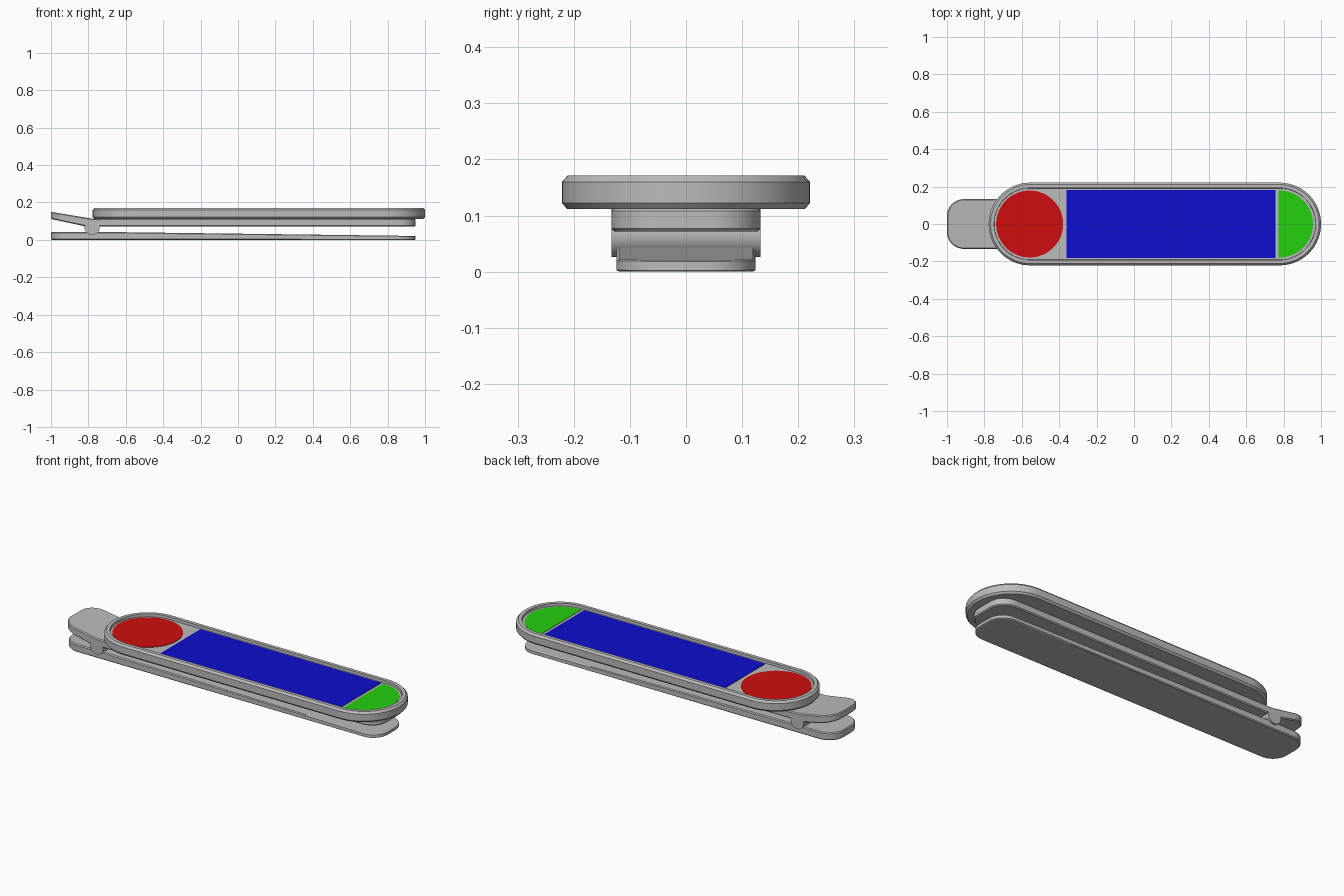
import bpy, bmesh, math
from mathutils import Matrix

cube = bpy.data.objects.get("Cube")
if cube:
    bpy.data.objects.remove(cube, do_unlink=True)


def material(name, rgb):
    m = bpy.data.materials.new(name)
    m.use_nodes = True
    color = (*rgb, 1.0)
    m.diffuse_color = color
    m.node_tree.nodes["Principled BSDF"].inputs["Base Color"].default_value = color
    return m


grey = material("grey plastic", (0.5, 0.5, 0.5))
red = material("red", (0.62, 0.004, 0.004))
blue = material("blue", (0.004, 0.004, 0.62))
green = material("green", (0.017, 0.62, 0.004))


def finish(bm, name, mat):
    bmesh.ops.recalc_face_normals(bm, faces=bm.faces)
    mesh = bpy.data.meshes.new(name)
    bm.to_mesh(mesh)
    bm.free()
    mesh.materials.append(mat)
    obj = bpy.data.objects.new(name, mesh)
    bpy.context.collection.objects.link(obj)
    bpy.ops.object.select_all(action='DESELECT')
    obj.select_set(True)
    bpy.context.view_layer.objects.active = obj
    bpy.ops.object.shade_smooth_by_angle(angle=math.radians(25))
    return obj


def outline(x0, x1, w, r, steps=20):
    """Rounded rectangle, half width w, corner radius r."""
    corners = [(x1 - r, w - r), (x0 + r, w - r), (x0 + r, r - w), (x1 - r, r - w)]
    pts = []
    for i, (cx, cy) in enumerate(corners):
        for k in range(steps + 1):
            a = math.pi / 2 * (i + k / steps)
            pts.append((cx + r * math.cos(a), cy + r * math.sin(a)))
    return pts


def loft(x0, x1, w, r, rings):
    """Solid through outlines given as (inset, height)."""
    bm = bmesh.new()
    loops = [[bm.verts.new((x, y, z)) for x, y in
              outline(x0 + d, x1 - d, w - d, max(r - d, 0))] for d, z in rings]
    for a, b in zip(loops, loops[1:]):
        for i in range(len(a)):
            bm.faces.new((a[i - 1], a[i], b[i], b[i - 1]))
    bm.faces.new(loops[0][::-1])
    bm.faces.new(loops[-1])
    bmesh.ops.remove_doubles(bm, verts=bm.verts, dist=1e-5)
    return bm


def cut(bm, x, clear=False):
    bmesh.ops.bisect_plane(bm, geom=bm.verts[:] + bm.edges[:] + bm.faces[:],
                           plane_co=(x, 0, 0), plane_no=(1, 0, 0), clear_inner=clear)


def height(table, x):
    for (xa, za), (xb, zb) in zip(table, table[1:]):
        if x <= xb:
            break
    return za + (zb - za) * (x - xa) / (xb - xa)


def clip_arm(name, w, top, bottom):
    """Long flat arm whose side profile follows two height lines."""
    bm = loft(-1, 0.95, w, 0.09, [(0.005, 0), (0, 0.12), (0, 0.88), (0.005, 1)])
    for x, _ in top[1:-1] + bottom[1:-1]:
        cut(bm, x)
    for v in bm.verts:
        lo, hi = height(bottom, v.co.x), height(top, v.co.x)
        v.co.z = lo + (hi - lo) * v.co.z
    return finish(bm, name, grey)


# Clip: bent upper arm, tapered lower arm, round hinge between them
clip_arm("upper_clip_arm", 0.133,
         [(-1, 0.15), (-0.775, 0.113), (0.95, 0.113)],
         [(-1, 0.112), (-0.815, 0.072), (0.95, 0.072)])
clip_arm("lower_clip_arm", 0.124,
         [(-1, 0.043), (-0.76, 0.043), (0.95, 0.021)],
         [(-1, 0), (0.95, 0)])

bm = bmesh.new()
bmesh.ops.create_cone(bm, cap_ends=True, segments=40, radius1=0.04, radius2=0.04, depth=0.266,
                      matrix=Matrix.Translation((-0.78, 0, 0.066)) @ Matrix.Rotation(math.pi / 2, 4, 'X'))
finish(bm, "hinge_barrel", grey)

# Tray with chamfered rim and sunken floor
LEFT, RIGHT, WIDTH = -0.777, 1.0, 0.221
BASE, TOP, FLOOR = 0.112, 0.171, 0.156
finish(loft(LEFT, RIGHT, WIDTH, WIDTH,
            [(0.009, BASE), (0, BASE + 0.01), (0, TOP - 0.011), (0.01, TOP),
             (0.029, TOP), (0.03, FLOOR)]), "tray", grey)

# Coloured inlays on the tray floor
plate = [(0, FLOOR - 0.001), (0, FLOOR + 0.002)]
R = 0.179
finish(loft(-0.558 - R, -0.558 + R, R, R, plate), "round_inlay", red)
finish(loft(-0.36, 0.757, 0.183, 0, plate), "long_inlay", blue)
bm = loft(0.778 - R, 0.778 + R, R, R, plate)
cut(bm, 0.772, clear=True)
bmesh.ops.holes_fill(bm, edges=[e for e in bm.edges if e.is_boundary])
finish(bm, "half_round_inlay", green)
